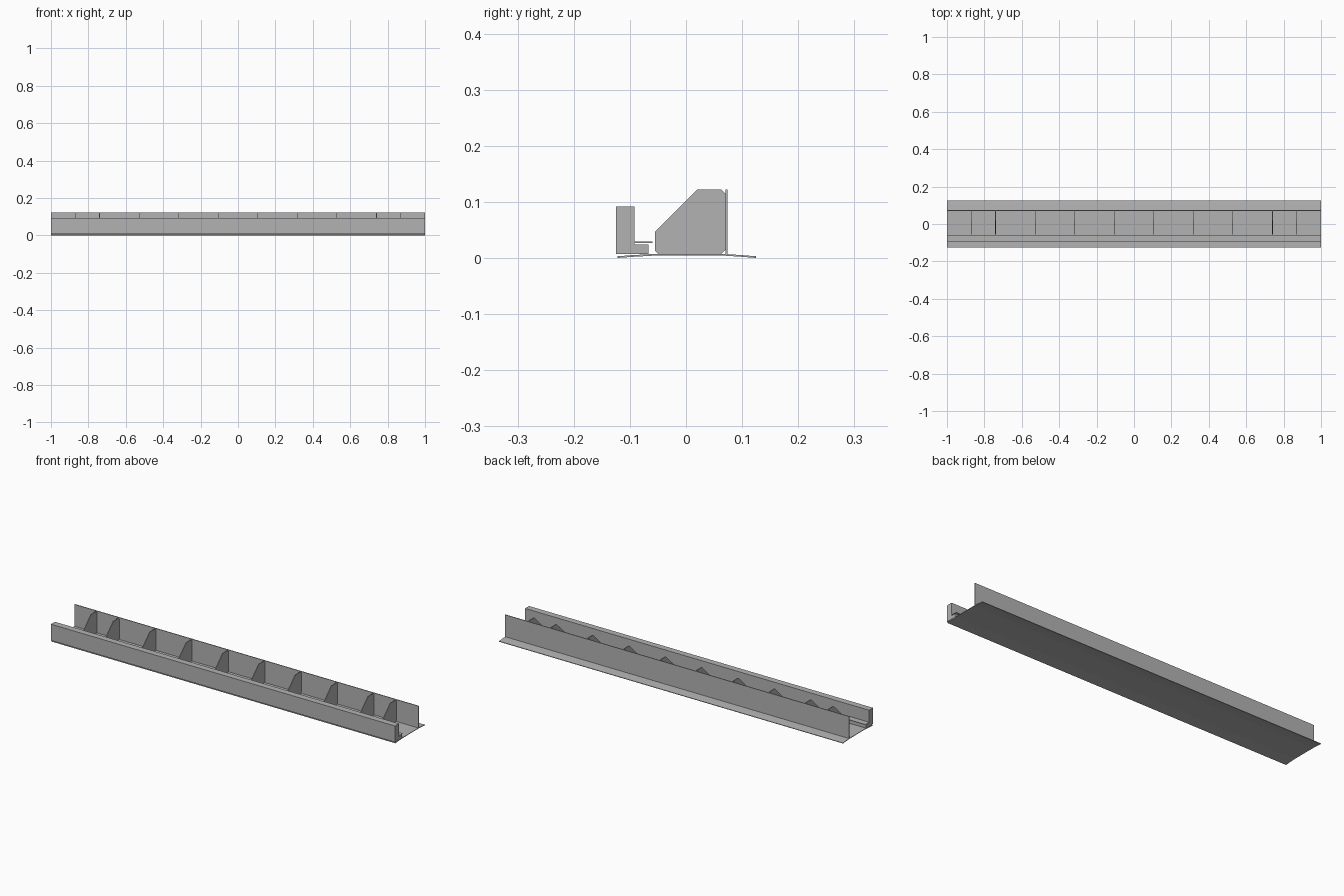
import bpy, bmesh

cube = bpy.data.objects.get("Cube")
if cube:
    bpy.data.objects.remove(cube)

grey = bpy.data.materials.new("plain grey")
grey.use_nodes = True
grey.diffuse_color = (0.45, 0.45, 0.45, 1)
grey.node_tree.nodes["Principled BSDF"].inputs["Base Color"].default_value = grey.diffuse_color


def extrude_x(name, profile, x0, x1):
    """Extrude a (y, z) profile along x into a closed solid."""
    bm = bmesh.new()
    face = bm.faces.new([bm.verts.new((x0, y, z)) for y, z in profile])
    out = bmesh.ops.extrude_face_region(bm, geom=[face])
    verts = [v for v in out["geom"] if isinstance(v, bmesh.types.BMVert)]
    bmesh.ops.translate(bm, verts=verts, vec=(x1 - x0, 0, 0))
    bmesh.ops.recalc_face_normals(bm, faces=bm.faces)
    mesh = bpy.data.meshes.new(name)
    bm.to_mesh(mesh)
    bm.free()
    mesh.materials.append(grey)
    obj = bpy.data.objects.new(name, mesh)
    bpy.context.collection.objects.link(obj)
    return obj


def box(name, y0, y1, z0, z1, x0=-1, x1=1):
    return extrude_x(name, [(y0, z0), (y1, z0), (y1, z1), (y0, z1)], x0, x1)


# Gently arched floor sheet
top = [(-0.122, 0.003), (-0.095, 0.005), (-0.06, 0.007), (0.07, 0.007), (0.1, 0.005), (0.125, 0.003)]
under = [(y, z - 0.003) for y, z in reversed(top)]
extrude_x("floor_sheet", top + under, -1, 1)

# Front rail with its low inner foot and the thin strip above it
extrude_x("front_rail", [(-0.125, 0.007), (-0.067, 0.007), (-0.067, 0.024),
                         (-0.092, 0.024), (-0.092, 0.092), (-0.125, 0.092)], -1, 1)
box("foot_strip", -0.092, -0.06, 0.027, 0.029)

# Upright back panel
box("back_panel", 0.07, 0.074, 0.004, 0.122)

# Sloped ribs bracing the back panel, mirrored about the middle
rib = [(-0.049, 0.007), (0.063, 0.007), (0.07, 0.014), (0.07, 0.115),
       (0.063, 0.122), (0.02, 0.122), (-0.055, 0.047), (-0.055, 0.013)]
for i, x in enumerate((0.105, 0.317, 0.528, 0.74, 0.87)):
    for side, sign in (("left", 1), ("right", -1)):
        extrude_x(f"rib_{side}_{i + 1}", rib, sign * x - 0.002, sign * x + 0.002)
